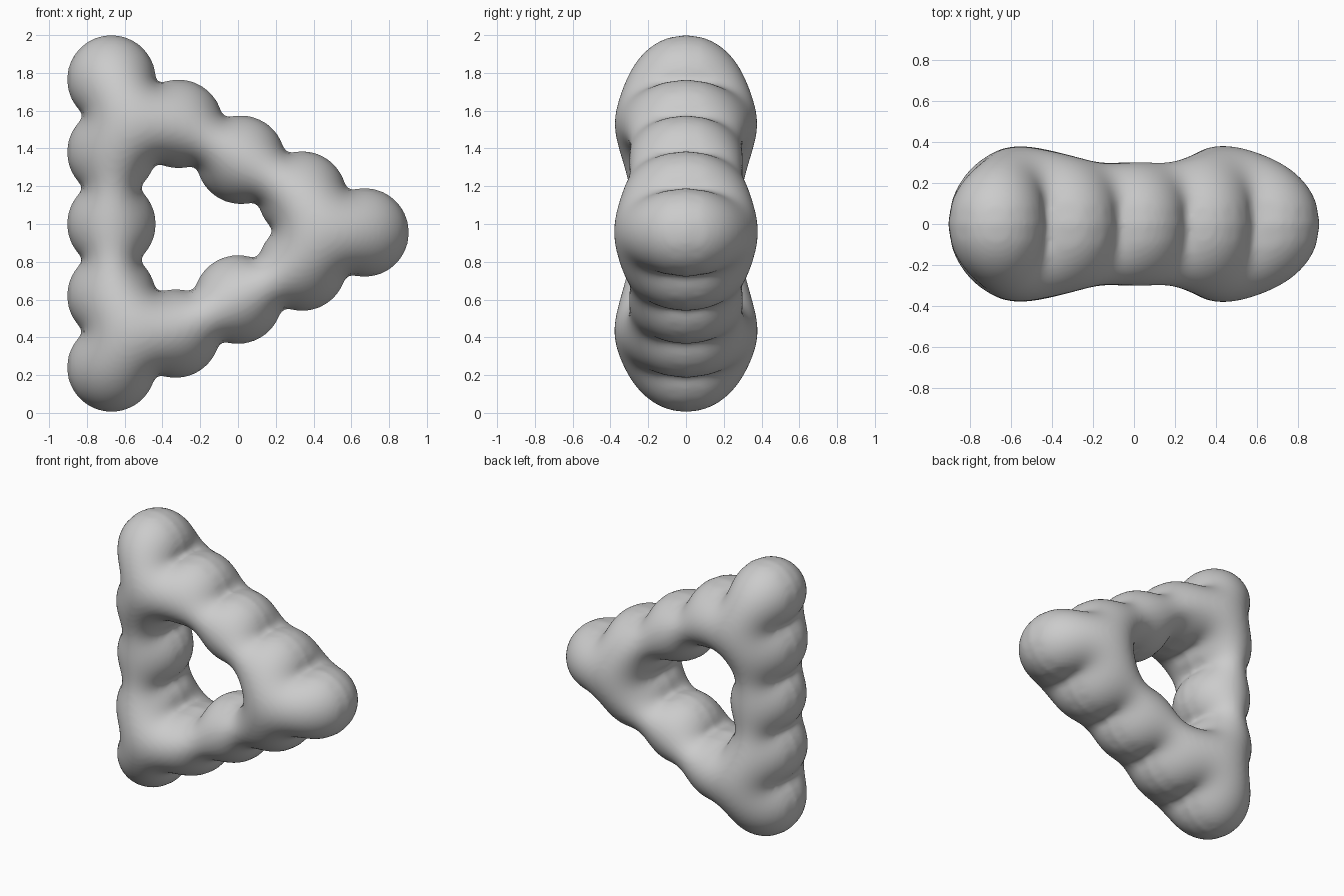
import bpy, bmesh, math

if "Cube" in bpy.data.objects:
    bpy.data.objects.remove(bpy.data.objects["Cube"])

# Beads forming the triangular outline (x, z)
R = 0.235
BLEND = 0.05
BEADS = [(-0.67, 0.24), (-0.67, 0.62), (-0.67, 1.0), (-0.67, 1.38), (-0.67, 1.765),
         (-0.315, 1.53), (0.015, 1.34), (0.34, 1.15), (0.67, 0.955),
         (0.34, 0.775), (0.0, 0.6), (-0.33, 0.42)]
DEPTH = 0.38
H = 0.0125


def outline(x, z):
    """Signed distance to the softly blended union of beads."""
    d = 9.0
    for bx, bz in BEADS:
        e = math.hypot(x - bx, z - bz) - R
        k = max(BLEND - abs(d - e), 0) / BLEND
        d = min(d, e) - k * k * BLEND / 4
    return d


def snap(x, z):
    """Move a point onto the outline."""
    for _ in range(4):
        d, s = outline(x, z), 1e-4
        gx = (outline(x + s, z) - outline(x - s, z)) / (2 * s)
        gz = (outline(x, z + s) - outline(x, z - s)) / (2 * s)
        g = max(gx * gx + gz * gz, 0.3)
        x, z = x - d * gx / g, z - d * gz / g
    return x, z


# Sample the outline on a grid
NX, NZ = int(2.0 / H), int(2.1 / H)
pos = {(i, j): (-1.0 + i * H, -0.05 + j * H) for i in range(NX) for j in range(NZ)}
dist = {k: outline(*p) for k, p in pos.items()}
inside = [k for k, d in dist.items() if d < -0.4 * H]
index = {k: n for n, k in enumerate(inside)}

# Inflate the outline like a balloon: relax a pressure field that is zero at the rim
links = []
for i, j in inside:
    near, diag = [], 4.0
    for n in ((i + 1, j), (i - 1, j), (i, j + 1), (i, j - 1)):
        if n in index:
            near.append(index[n])
        else:
            diag -= min(dist[n] / dist[(i, j)], 1.0)
    links.append((near, diag))
u = [0.0] * len(inside)
for _ in range(220):
    for n, (near, diag) in enumerate(links):
        t = H * H
        for m in near:
            t += u[m]
        u[n] += 1.86 * (t / diag - u[n])
scale = DEPTH / math.sqrt(max(u))

# Front and back shells sharing the rim
bm = bmesh.new()
front, back = {}, {}


def corner(k, side, sign):
    if k not in side:
        if k in index:
            x, z = pos[k]
            side[k] = bm.verts.new((x, sign * scale * math.sqrt(max(u[index[k]], 0)), z))
        else:
            x, z = snap(*pos[k])
            front[k] = back[k] = bm.verts.new((x, 0, z))
    return side[k]


for i in range(NX - 1):
    for j in range(NZ - 1):
        cell = [(i, j), (i + 1, j), (i + 1, j + 1), (i, j + 1)]
        if any(k in index for k in cell):
            bm.faces.new([corner(k, front, -1) for k in cell])
            bm.faces.new([corner(k, back, 1) for k in reversed(cell)])

mesh = bpy.data.meshes.new("beaded_triangle")
bm.to_mesh(mesh)
bm.free()
ring = bpy.data.objects.new("beaded_triangle", mesh)
bpy.context.collection.objects.link(ring)

# Even, smooth skin
remesh = ring.modifiers.new("even_skin", 'REMESH')
remesh.mode = 'VOXEL'
remesh.voxel_size = 0.016
remesh.use_smooth_shade = True
smooth = ring.modifiers.new("soften", 'SMOOTH')
smooth.factor = 0.5
smooth.iterations = 4
